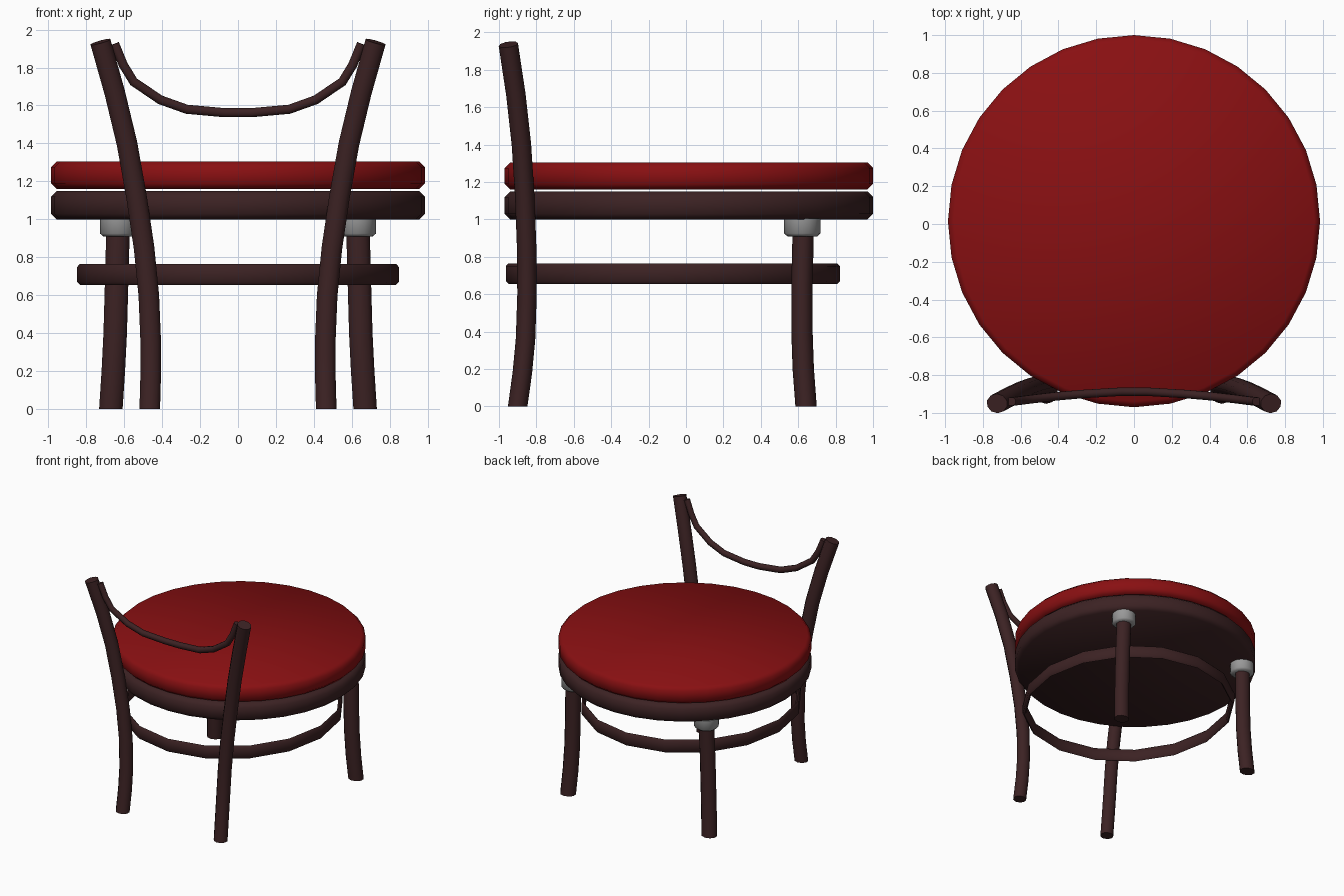
import bpy, bmesh
from math import cos, sin, tau, radians
from mathutils import Vector

if "Cube" in bpy.data.objects:
    bpy.data.objects.remove(bpy.data.objects["Cube"])


def material(name, rgb):
    m = bpy.data.materials.new(name)
    m.use_nodes = True
    m.diffuse_color = (*rgb, 1)
    m.node_tree.nodes["Principled BSDF"].inputs["Base Color"].default_value = (*rgb, 1)
    return m


red = material("red_upholstery", (0.25, 0.005, 0.006))
wood = material("dark_wood", (0.045, 0.016, 0.017))
steel = material("grey_metal", (0.32, 0.32, 0.32))


def skin(name, rings, mat, closed=False, angle=50):
    """Join rings of points into a surface, capped or closed in a loop."""
    bm = bmesh.new()
    loops = [[bm.verts.new(p) for p in ring] for ring in rings]
    n = len(loops[0])
    pairs = list(zip(loops, loops[1:]))
    if closed:
        pairs.append((loops[-1], loops[0]))
    else:
        bm.faces.new(loops[0])
        bm.faces.new(loops[-1])
    for a, b in pairs:
        for i in range(n):
            j = (i + 1) % n
            bm.faces.new((a[i], a[j], b[j], b[i]))
    bmesh.ops.recalc_face_normals(bm, faces=bm.faces)
    me = bpy.data.meshes.new(name)
    bm.to_mesh(me)
    bm.free()
    me.materials.append(mat)
    ob = bpy.data.objects.new(name, me)
    bpy.context.collection.objects.link(ob)
    bpy.ops.object.select_all(action="DESELECT")
    ob.select_set(True)
    bpy.context.view_layer.objects.active = ob
    bpy.ops.object.shade_smooth_by_angle(angle=radians(angle))
    return ob


def lathe(name, profile, sides, centre, mat, closed=False, stretch=1.0):
    """Turn (radius, height) points about a vertical axis."""
    x, y = centre
    rings = [[(x + r * cos(tau * k / sides), y + r * stretch * sin(tau * k / sides), z)
              for k in range(sides)] for r, z in profile]
    return skin(name, rings, mat, closed)


def rod(name, path, rx, ry, mat, sides=10, on_floor=True):
    """Sweep an oval along a path; a rod on the floor starts with a level cut."""
    pts = [Vector(p) for p in path]
    rings = []
    for i, p in enumerate(pts):
        t = (pts[min(i + 1, len(pts) - 1)] - pts[max(i - 1, 0)]).normalized()
        if i == 0 and on_floor:
            t = Vector((0, 0, 1))
        u = Vector((0, 1, 0)).cross(t).normalized()
        v = t.cross(u)
        rings.append([p + u * rx * cos(tau * (k + 0.5) / sides) + v * ry * sin(tau * (k + 0.5) / sides)
                      for k in range(sides)])
    return skin(name, rings, mat)


def disc_profile(r, z0, z1, c):
    return [(r - c, z0), (r, z0 + c), (r, z1 - c), (r - c, z1)]


# Round seat: wooden frame and padded cushion
lathe("seat_frame", disc_profile(0.985, 1.0, 1.15, 0.03), 32, (0, 0.015), wood)
lathe("seat_cushion", disc_profile(0.985, 1.16, 1.305, 0.03), 32, (0, 0.015), red)

# Thin hoop bracing the legs
hoop = [(0.82, 0.67), (0.833, 0.655), (0.847, 0.67), (0.847, 0.75), (0.833, 0.765), (0.82, 0.75)]
lathe("leg_hoop", hoop, 16, (0, -0.07), wood, closed=True, stretch=1.055)

# Mirrored legs, back posts and collars
post = [(0.465, -0.9, 0), (0.46, -0.875, 0.18), (0.46, -0.858, 0.36), (0.47, -0.85, 0.6),
        (0.495, -0.852, 0.85), (0.535, -0.862, 1.12), (0.585, -0.88, 1.4),
        (0.65, -0.91, 1.67), (0.725, -0.95, 1.935)]
leg = [(0.67, 0.642, 0), (0.657, 0.627, 0.2), (0.647, 0.62, 0.4), (0.64, 0.62, 0.65), (0.632, 0.627, 0.95)]
for side, s in (("left", 1), ("right", -1)):
    rod(side + "_back_post", [(s * x, y, z) for x, y, z in post], 0.057, 0.052, wood)
    rod(side + "_leg", [(s * x, y, z) for x, y, z in leg], 0.065, 0.057, wood)
    lathe(side + "_collar", [(0.08, 0.91), (0.097, 0.925), (0.097, 1.005)], 16,
          (s * 0.63, 0.622), steel)

# Drooping back rail
half = [(0.65, -0.94, 1.925), (0.605, -0.935, 1.815), (0.55, -0.928, 1.725), (0.41, -0.912, 1.63),
        (0.27, -0.9, 1.58), (0.07, -0.888, 1.562)]
rail = [(-x, y, z) for x, y, z in half] + half[::-1]
rod("back_rail", rail, 0.026, 0.024, wood, sides=8, on_floor=False)
